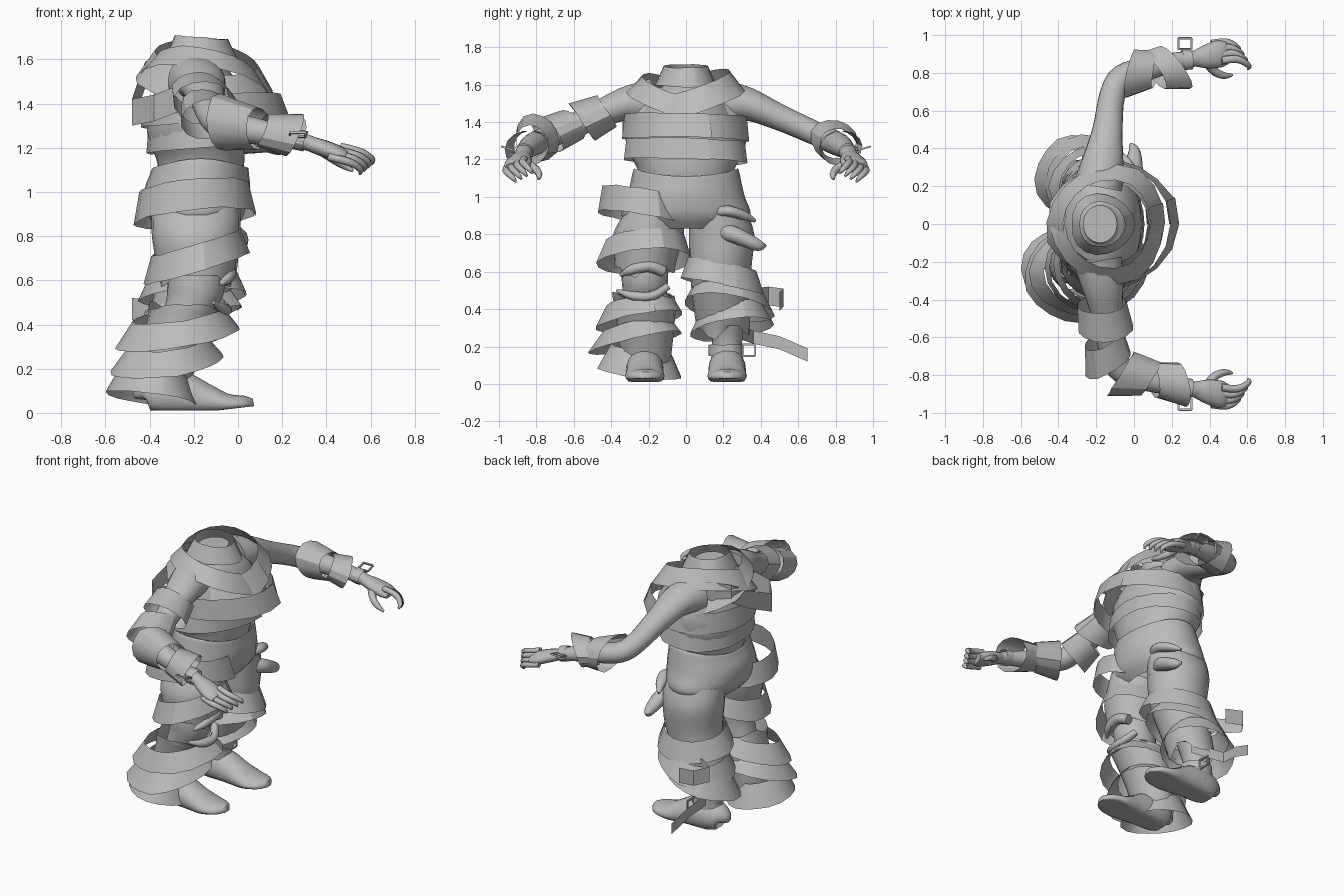
import bpy, bmesh, math, random
from mathutils import Vector, Matrix

if "Cube" in bpy.data.objects:
    bpy.data.objects.remove(bpy.data.objects["Cube"])
random.seed(4)

cloth = bpy.data.materials.new("grey_cloth")
cloth.diffuse_color = (0.5, 0.5, 0.5, 1)
cloth.use_nodes = True
cloth.node_tree.nodes["Principled BSDF"].inputs["Base Color"].default_value = cloth.diffuse_color


def finish(name, bm, angle=50):
    bmesh.ops.recalc_face_normals(bm, faces=bm.faces)
    me = bpy.data.meshes.new(name)
    bm.to_mesh(me)
    bm.free()
    ob = bpy.data.objects.new(name, me)
    bpy.context.collection.objects.link(ob)
    me.materials.append(cloth)
    bpy.ops.object.select_all(action='DESELECT')
    ob.select_set(True)
    bpy.context.view_layer.objects.active = ob
    bpy.ops.object.shade_smooth_by_angle(angle=math.radians(angle))
    return ob


def spline(stations, steps):
    """Catmull-Rom through stations of any length."""
    out, n = [], len(stations)
    for i in range(n - 1):
        p = [stations[max(0, min(n - 1, i + k))] for k in (-1, 0, 1, 2)]
        for s in range(steps):
            t = s / steps
            out.append([0.5 * (2 * b + (c - a) * t + (2 * a - 5 * b + 4 * c - d) * t * t
                               + (3 * b - a - 3 * c + d) * t ** 3) for a, b, c, d in zip(*p)])
    return out + [list(stations[-1])]


def loft(name, stations, upright=False, sides=20, steps=4, caps=True, ragged=0, floor=None, wings=0):
    """Skin over stations (x, y, z, half width, half depth); floor flattens the underside, wings lift the first rim."""
    rows = spline(stations, steps)
    bm, rings = bmesh.new(), []
    for i, (x, y, z, a, b) in enumerate(rows):
        if upright:
            u, v = Vector((1, 0, 0)), Vector((0, 1, 0))
        else:
            t = (Vector(rows[min(i + 1, len(rows) - 1)][:3]) - Vector(rows[max(i - 1, 0)][:3])).normalized()
            u = t.cross(Vector((0, 0, 1))).normalized()
            v = u.cross(t)
        ring = []
        for k in range(sides):
            w = 2 * math.pi * k / sides
            c = Vector((x, y, z)) + u * math.cos(w) * a + v * math.sin(w) * b
            if ragged and i == len(rows) - 1:
                c.z += ragged * (math.sin(3 * w) + 0.6 * math.sin(5 * w))
            if wings and i <= 2 * steps:
                c.z += wings * (math.sin(w) ** 2 - .4) * (1 - i / (2 * steps + 1))
            if floor is not None:
                c.z = max(c.z, floor + 0.02 * max(0, (c.x + 0.1) / 0.17))
            ring.append(bm.verts.new(c))
        rings.append(ring)
    for r, s in zip(rings, rings[1:]):
        for k in range(sides):
            bm.faces.new((r[k], r[k - 1], s[k - 1], s[k]))
    if caps:
        bm.faces.new(rings[0])
        bm.faces.new(rings[-1])
    return finish(name, bm)


def band(name, c, rx, ry, h, dx=0, dy=0, flare=0, peaks=(0,), axis=None, sides=18):
    """Bandage turn; dx, dy are slopes, flare widens the lower edge, peaks pull its lower edge to corners (degrees)."""
    rot = Vector((0, 0, 1)).rotation_difference(Vector(axis)).to_matrix() if axis else Matrix.Identity(3)
    bm, pairs = bmesh.new(), []
    for k in range(sides + 2):
        w = 2 * math.pi * k / sides
        pull = sum(max(0, 1 - abs((math.degrees(w) - p + 180) % 360 - 180) / 50) for p in peaks)
        hh = h / 2 * random.uniform(0.95, 1.05)
        pair = []
        for s in (-1, 1):
            f = (0.97 + 0.02 * k / sides) * (1 - s * flare) + pull * (.13 if s < 0 else .05)
            x, y = rx * f * math.cos(w), ry * f * math.sin(w)
            pair.append(bm.verts.new(Vector(c) + rot @ Vector((x, y, s * hh + dx * x + dy * y))))
        pairs.append(pair)
    for p, q in zip(pairs, pairs[1:]):
        bm.faces.new((p[0], q[0], q[1], p[1]))
    return finish(name, bm, 28)


def strip(name, pts, width):
    """Loose ribbon hanging along a path."""
    bm = bmesh.new()
    rows = [[bm.verts.new(Vector(p) + Vector((0, 0, s * width / 2))) for s in (-1, 1)] for p in pts]
    for p, q in zip(rows, rows[1:]):
        bm.faces.new((p[0], q[0], q[1], p[1]))
    return finish(name, bm, 28)


def buckle(name, c, w, h, rot):
    """Open rectangular frame from four bars."""
    bm, t = bmesh.new(), 0.01
    for x, y, sx, sy in ((0, h / 2, w, t), (0, -h / 2, w, t), (w / 2, 0, t, h), (-w / 2, 0, t, h)):
        bmesh.ops.create_cube(bm, size=1, matrix=Matrix.Translation((x, y, 0)) @ Matrix.Diagonal((sx, sy, t, 1)))
    bm.transform(Matrix.Translation(c) @ rot)
    return finish(name, bm, 28)


# torso with neck stump
loft("torso", [(-.17, 0, 1.08, .19, .25), (-.17, 0, 1.15, .2, .26), (-.19, 0, 1.25, .22, .31),
               (-.18, 0, 1.38, .22, .33), (-.18, 0, 1.49, .18, .29), (-.18, 0, 1.56, .13, .2),
               (-.18, 0, 1.6, .09, .11), (-.18, 0, 1.66, .09, .1)], True, 28)

# trousers seat and waistband
loft("trouser_seat", [(-.17, 0, 1.1, .2, .265), (-.17, 0, 1.125, .215, .28), (-.175, 0, 1.08, .225, .295),
                      (-.185, 0, 1.0, .24, .315), (-.19, 0, .9, .225, .345), (-.19, 0, .83, .17, .27)],
     True, 28, caps=False, wings=.07)

for s, side in ((1, "left"), (-1, "right")):
    # arm, hand and fingers
    loft(side + "_arm", [(-.19, .2 * s, 1.5, .13, .13), (-.165, .33 * s, 1.495, .11, .09), (-.14, .5 * s, 1.425, .08, .07),
                         (-.115, .68 * s, 1.345, .068, .064), (-.06, .775 * s, 1.3, .07, .064), (.08, .825 * s, 1.275, .062, .06),
                         (.25, .865 * s, 1.24, .047, .042), (.36, .88 * s, 1.21, .04, .032)])
    loft(side + "_palm", [(.32, .875 * s, 1.22, .042, .034), (.38, .885 * s, 1.2, .062, .038),
                          (.45, .9 * s, 1.175, .072, .036), (.49, .905 * s, 1.16, .06, .025)], sides=14)
    for i in range(4):
        y, x, z = .955 - .03 * i, .44 + .018 * i, 1.13 + .015 * i
        loft(f"{side}_finger_{i + 1}", [(x - .03, y * s, z + .03, .02, .018), (x + .04, (y + .008) * s, z + .012, .02, .018),
                                        (x + .085, (y - .005) * s, z - .005, .018, .017),
                                        (x + .115, (y - .03) * s, z - .03, .014, .014),
                                        (x + .11, (y - .045) * s, z - .05, .006, .006)], sides=8, steps=3)
    loft(side + "_thumb", [(.39, .85 * s, 1.18, .026, .024), (.43, .805 * s, 1.15, .022, .021),
                           (.48, .785 * s, 1.12, .018, .017), (.52, .79 * s, 1.095, .007, .007)], sides=8, steps=3)
    # wrist strap with buckle
    band(side + "_wrist_strap", (.28, .87 * s, 1.235), .048, .055, .05, peaks=(), axis=(.95, .1 * s, -.2), sides=14)
    buckle(side + "_wrist_buckle", (.27, .955 * s, 1.26), .07, .06, Matrix.Rotation(.3 * s, 4, 'X'))

    # ankle and flat-bottomed shoe
    y = .22 * s
    loft(side + "_ankle", [(-.28, y, .36, .1, .1), (-.31, y, .22, .08, .08), (-.31, y, .12, .09, .08)], True, caps=False)
    loft(side + "_shoe", [(-.43, y, .06, .02, .03), (-.42, y, .075, .07, .075), (-.35, y, .085, .095, .1),
                          (-.25, y, .08, .1, .105), (-.15, y, .058, .1, .078), (-.05, y, .04, .105, .048),
                          (.03, y, .04, .08, .038), (.07, y, .045, .03, .02)], sides=22, floor=.01)
    loft(side + "_shoe_collar", [(-.3, y, .08, .12, .1), (-.305, y, .14, .11, .085), (-.315, y, .18, .095, .08)], True)

# trouser legs, the right one torn open at the knee
loft("left_trouser_leg", [(-.19, .17, .93, .2, .15), (-.19, .19, .8, .195, .175), (-.19, .185, .62, .18, .165),
                          (-.24, .19, .45, .16, .155), (-.29, .2, .28, .14, .14)], True, caps=False, ragged=.03)
loft("right_trouser_thigh", [(-.19, -.17, .93, .2, .15), (-.19, -.2, .8, .2, .19),
                             (-.19, -.215, .68, .18, .17), (-.19, -.22, .61, .165, .16)], True, caps=False, ragged=.03)
loft("right_trouser_shin", [(-.34, -.215, .1, .11, .13), (-.3, -.215, .28, .14, .15),
                            (-.25, -.22, .42, .16, .165), (-.23, -.23, .48, .175, .165)], True, caps=False, ragged=.02)
loft("right_bare_knee", [(-.19, -.22, .66, .13, .12), (-.19, -.22, .58, .13, .125),
                         (-.2, -.22, .51, .125, .12), (-.24, -.22, .42, .11, .11)], True, caps=False)
# torn folds hanging off the trousers
loft("left_torn_fold", [(-.07, .17, .82, .05, .05), (-.01, .25, .8, .05, .045), (.0, .32, .77, .045, .04),
                        (0, .39, .74, .03, .03), (-.02, .425, .74, .008, .008)], sides=12)
loft("left_torn_lip", [(-.05, .15, .91, .04, .03), (-.005, .22, .925, .04, .03), (-.03, .31, .9, .03, .025),
                       (-.06, .37, .87, .008, .008)], sides=12)
loft("right_torn_fold", [(-.06, -.12, .6, .03, .03), (-.04, -.2, .63, .035, .032), (-.05, -.29, .61, .03, .028),
                         (-.08, -.35, .58, .008, .008)], sides=12)
loft("right_torn_lip", [(-.1, -.1, .52, .02, .02), (-.06, -.18, .47, .03, .025), (-.07, -.28, .47, .03, .025),
                        (-.11, -.37, .5, .008, .008)], sides=12)

# ankle strap
band("ankle_strap", (-.31, .215, .18), .1, .095, .06, peaks=(), sides=16)
buckle("ankle_buckle", (-.27, .335, .18), .07, .06, Matrix.Rotation(math.pi / 2, 4, 'Z') @ Matrix.Rotation(math.pi / 2, 4, 'X'))

# bandages: name, centre, radii, height, slopes, flare, corners
for row in (
    ("neck_wrap", (-.17, 0, 1.65), .14, .14, .1, -.08, 0, .15, (0, 130, 230)),
    ("shoulder_wrap", (-.14, .01, 1.54), .27, .26, .13, -.15, .32, .14, (60, 200)),
    ("collar_wrap", (-.14, 0, 1.52), .26, .27, .11, -.2, -.32, .14, (300, 160)),
    ("chest_wrap", (-.13, 0, 1.37), .31, .345, .13, .04, -.02, .02, (-10, 20)),
    ("rib_wrap", (-.17, 0, 1.245), .245, .335, .11, .06, -.03, .02, (30,)),
    ("right_hip_wrap", (-.205, -.23, .95), .26, .235, .14, .1, -.17, .05, (25,)),
    ("right_thigh_wrap", (-.195, -.21, .71), .22, .23, .12, .3, .05, .08, (25, 280)),
    ("right_knee_wrap", (-.27, -.25, .39), .235, .21, .11, .15, .17, .14, (30, 190)),
    ("right_shin_wrap", (-.32, -.26, .27), .21, .21, .1, .12, .22, .17, (30, 200, 280)),
    ("right_ankle_wrap", (-.38, -.24, .13), .175, .19, .14, -.15, -.12, .17, (170, 290)),
    ("left_thigh_wrap", (-.2, .195, .58), .21, .21, .12, .05, -.2, .1, (-30, 180)),
    ("left_knee_wrap", (-.235, .225, .46), .215, .21, .11, .3, -.12, .13, (-25, 110)),
    ("left_shin_wrap", (-.29, .24, .35), .195, .195, .11, .25, .15, .14, (115, 190)),
):
    band(*row)

# arm bandages along the sleeve directions
up, fore, lfore = (.15, -.9, -.4), (.95, -.15, -.15), (.95, .15, -.15)
band("right_upper_arm_wrap", (-.16, -.49, 1.43), .13, .11, .15, .1, .2, -.1, (0, 180), up, 14)
band("right_elbow_wrap", (-.15, -.67, 1.36), .12, .095, .15, -.3, .1, -.1, (130, 270), up, 14)
band("right_forearm_wrap", (.01, -.81, 1.3), .11, .11, .17, .2, .4, .14, (60, 200), fore, 14)
band("right_cuff_wrap", (.18, -.84, 1.27), .09, .1, .15, -.3, -.3, -.14, (100, 300), fore, 14)
band("left_forearm_wrap", (.05, .81, 1.285), .1, .11, .14, .3, .4, .12, (20, 250), lfore, 14)
band("left_cuff_wrap", (.16, .82, 1.27), .09, .11, .12, -.2, -.5, -.12, (100, 270), lfore, 14)

# loose ribbon ends
strip("left_ribbon_tail", [(-.2, .3, .27), (-.4, .36, .25), (-.38, .5, .22), (-.35, .65, .155)], .07)
strip("left_ribbon_loop", [(-.2, .3, .45), (-.38, .36, .46), (-.48, .44, .47), (-.42, .52, .46), (-.3, .5, .44)], .1)
strip("back_shoulder_ribbon", [(-.2, -.3, 1.45), (-.38, -.34, 1.38), (-.48, -.22, 1.36), (-.45, -.02, 1.45),
                               (-.42, .12, 1.53), (-.3, .22, 1.56)], .12)
